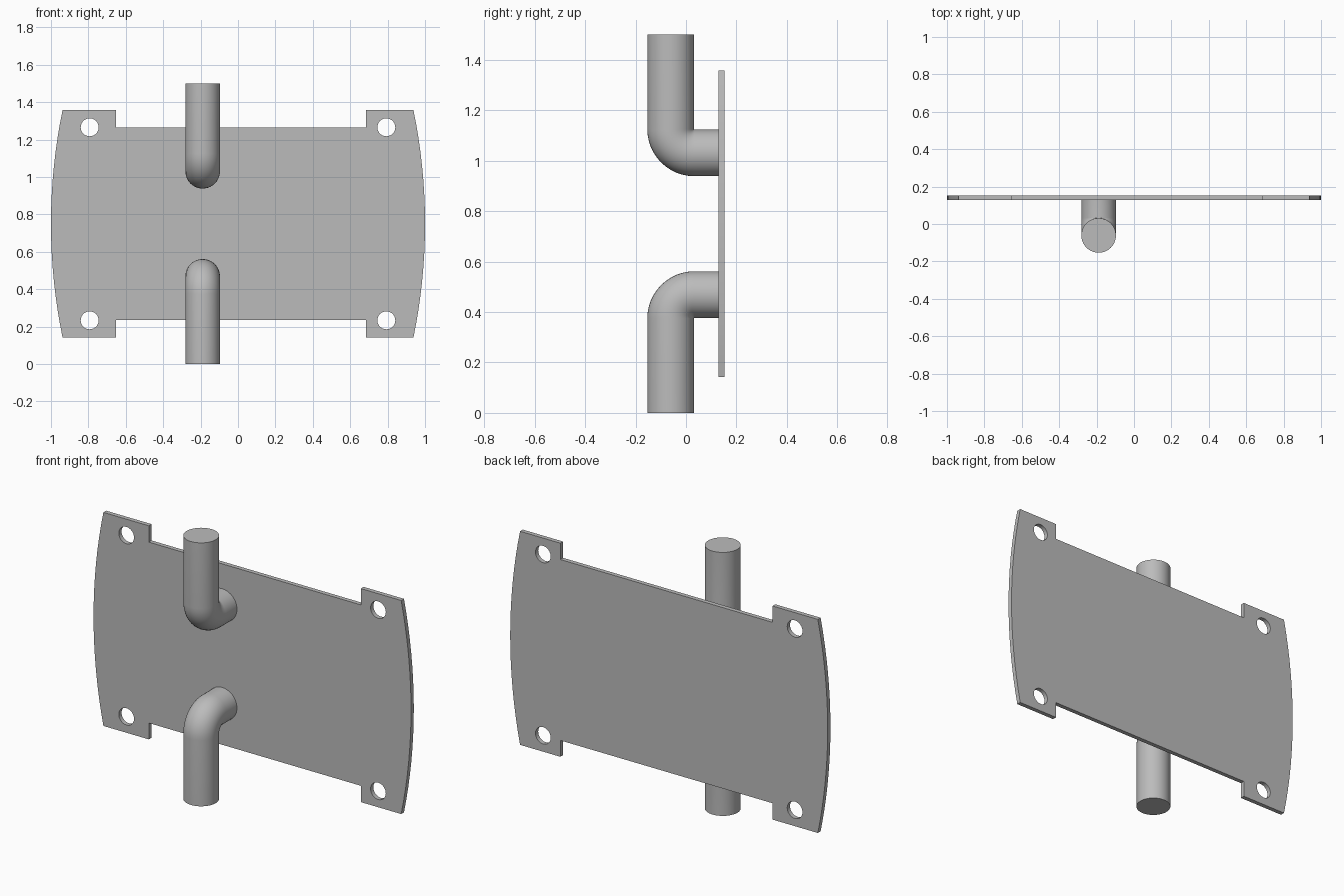
import bpy, bmesh
from math import sin, cos, pi, asin
from mathutils import Vector

cube = bpy.data.objects.get("Cube")
if cube:
    bpy.data.objects.remove(cube)

steel = bpy.data.materials.new("grey_steel")
steel.use_nodes = True
GREY = (0.5, 0.5, 0.5, 1)
steel.diffuse_color = GREY
steel.node_tree.nodes["Principled BSDF"].inputs["Base Color"].default_value = GREY

MID_Z = 0.75


def finish(obj):
    """Assign the material and smooth the round faces, keeping edges sharp."""
    obj.data.materials.clear()
    obj.data.materials.append(steel)
    bpy.ops.object.select_all(action="DESELECT")
    obj.select_set(True)
    bpy.context.view_layer.objects.active = obj
    bpy.ops.object.shade_smooth_by_angle(angle=pi / 6)


def add_loop(curve, points):
    """Add a closed polygon to a flat filled curve."""
    spline = curve.splines.new("POLY")
    spline.points.add(len(points) - 1)
    for p, (x, y) in zip(spline.points, points):
        p.co = (x, y, 0, 1)
    spline.use_cyclic_u = True


def make_plate():
    half_h, notch_h, corner_x = 0.608, 0.515, 0.938
    left_notch, right_notch = -0.652, 0.684
    # Bowed side edge, from bottom to top
    bulge = 1 - corner_x
    radius = (half_h ** 2 + bulge ** 2) / (2 * bulge)
    sweep, steps = asin(half_h / radius), 16
    side = []
    for i in range(steps + 1):
        a = sweep * (2 * i / steps - 1)
        side.append((1 - radius + radius * cos(a), radius * sin(a)))
    # Notched top edge, from right to left
    top = [(right_notch, half_h), (right_notch, notch_h),
           (left_notch, notch_h), (left_notch, half_h)]
    bottom = [(x, -y) for x, y in reversed(top)]
    outline = side + top + [(-x, -y) for x, y in side] + bottom

    curve = bpy.data.curves.new("mounting_plate", "CURVE")
    curve.dimensions = "2D"
    curve.fill_mode = "BOTH"
    curve.extrude = 0.0125
    add_loop(curve, outline)
    # Four corner bolt holes
    for sx in (-1, 1):
        for sy in (-1, 1):
            add_loop(curve, [(sx * 0.793 + 0.048 * cos(2 * pi * i / 32),
                              sy * 0.516 + 0.048 * sin(2 * pi * i / 32))
                             for i in range(32)])
    obj = bpy.data.objects.new("mounting_plate", curve)
    bpy.context.collection.objects.link(obj)
    obj.location = (0, 0.141, MID_Z)
    obj.rotation_euler = (pi / 2, 0, 0)
    bpy.ops.object.select_all(action="DESELECT")
    obj.select_set(True)
    bpy.context.view_layer.objects.active = obj
    bpy.ops.object.convert(target="MESH")
    obj = bpy.context.object
    # Weld the front, back and rim together
    bm = bmesh.new()
    bm.from_mesh(obj.data)
    bmesh.ops.remove_doubles(bm, verts=bm.verts, dist=0.0001)
    bmesh.ops.recalc_face_normals(bm, faces=bm.faces)
    bm.to_mesh(obj.data)
    bm.free()
    finish(obj)


def make_pipe(name, up):
    """Elbow pipe from its free end (up = 1 top, -1 bottom) into the plate."""
    x, y, r, bend = -0.189, -0.061, 0.0925, 0.094
    centre_z = 0.281        # height of the horizontal run above the middle
    sides, steps = 40, 12
    # Path stations: y, height from the middle, angle round the bend
    path = [(y, 0.75, 0)]
    for i in range(steps + 1):
        a = i / steps * pi / 2
        path.append((y + bend - bend * cos(a),
                     centre_z + bend - bend * sin(a), a))
    path.append((0.13, centre_z, pi / 2))

    bm = bmesh.new()
    rings = []
    for py, h, a in path:
        across = Vector((0, cos(a), up * sin(a)))
        ring = []
        for k in range(sides):
            t = 2 * pi * k / sides
            ring.append(bm.verts.new(Vector((x, py, MID_Z + up * h))
                                     + Vector((r * cos(t), 0, 0))
                                     + across * r * sin(t)))
        rings.append(ring)
    for ra, rb in zip(rings, rings[1:]):
        for k in range(sides):
            n = (k + 1) % sides
            bm.faces.new((ra[k], ra[n], rb[n], rb[k]))
    bm.faces.new(rings[0])
    bm.faces.new(rings[-1])
    bmesh.ops.recalc_face_normals(bm, faces=bm.faces)
    mesh = bpy.data.meshes.new(name)
    bm.to_mesh(mesh)
    bm.free()
    obj = bpy.data.objects.new(name, mesh)
    bpy.context.collection.objects.link(obj)
    finish(obj)


make_plate()
make_pipe("upper_elbow_pipe", 1)
make_pipe("lower_elbow_pipe", -1)
